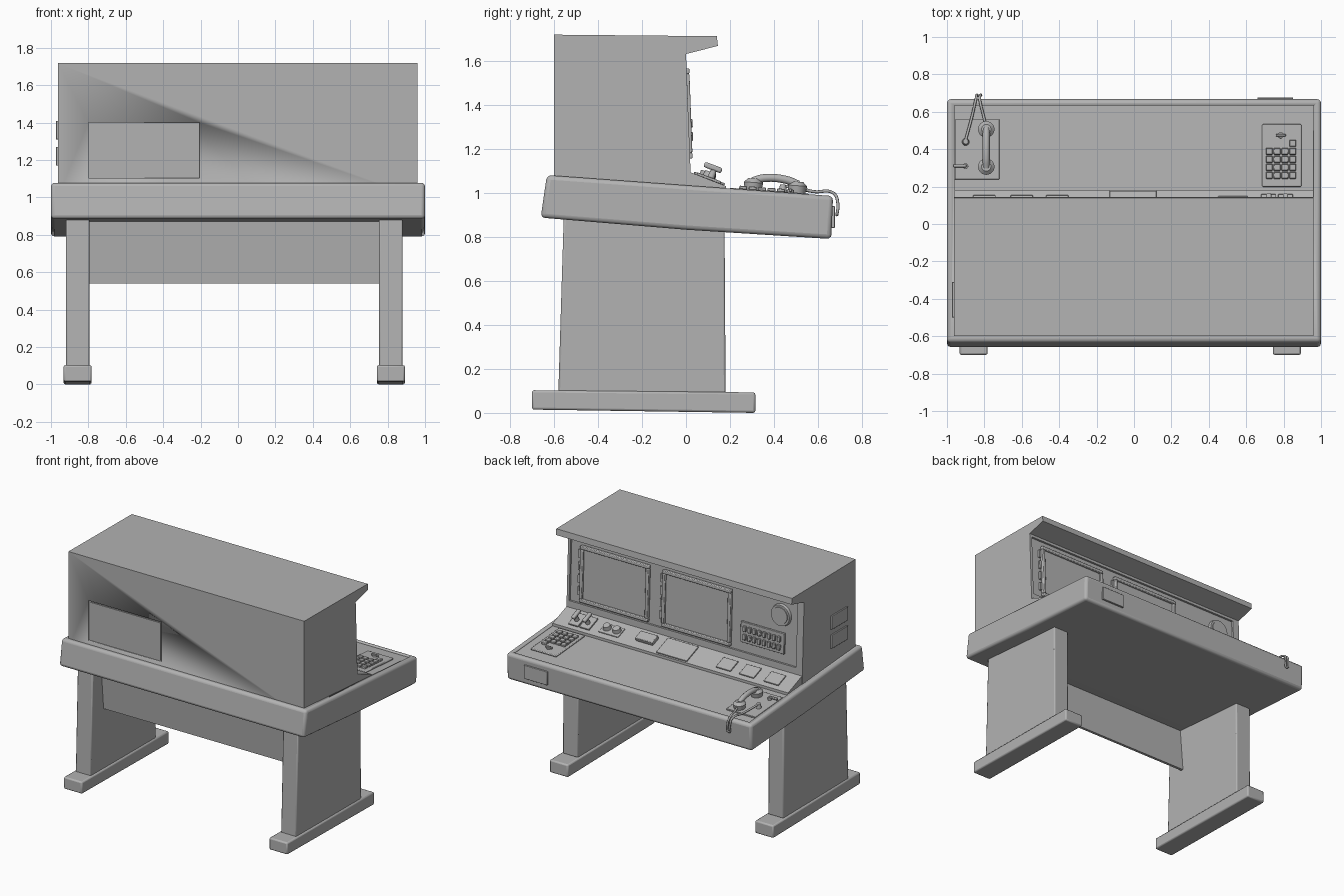
import bpy, bmesh, math
from mathutils import Matrix, Vector

if "Cube" in bpy.data.objects:
    bpy.data.objects.remove(bpy.data.objects["Cube"])

grey = bpy.data.materials.new("plain_grey")
grey.use_nodes = True
COLOUR = (0.45, 0.45, 0.45, 1)
grey.diffuse_color = COLOUR
grey.node_tree.nodes["Principled BSDF"].inputs["Base Color"].default_value = COLOUR


def frame(y, z, tilt):
    """Working plane tilted about x; local y runs down the slope, local z is its normal."""
    return Matrix.Translation((0, y, z)) @ Matrix.Rotation(-tilt, 4, "X")


WORLD = Matrix.Identity(4)
DESK = frame(0, 1.034, 0.073)
STRIP = frame(0.1, 1.0615, 0.364)
FACE = frame(0.0105, 1.36, math.pi / 2 - 0.037)
TRAY = -0.01      # depth of the desk recess
SUNK = -0.015     # depth of the instrument panel recess


def finish(name, bm, matrix, bevel=0, segments=2):
    bmesh.ops.recalc_face_normals(bm, faces=bm.faces)
    mesh = bpy.data.meshes.new(name)
    bm.to_mesh(mesh)
    bm.free()
    mesh.materials.append(grey)
    obj = bpy.data.objects.new(name, mesh)
    obj.matrix_world = matrix
    bpy.context.collection.objects.link(obj)
    if bevel:
        mod = obj.modifiers.new("edge", "BEVEL")
        mod.width, mod.segments = bevel, segments
    bpy.ops.object.select_all(action="DESELECT")
    obj.select_set(True)
    bpy.context.view_layer.objects.active = obj
    bpy.ops.object.shade_smooth_by_angle(angle=math.radians(35))
    return obj


def box(name, plane, x, y, z, bevel=0, segments=2):
    """Box between (min, max) pairs in the given plane."""
    bm = bmesh.new()
    bmesh.ops.create_cube(bm, size=1)
    for v in bm.verts:
        v.co = Vector(r[0] if c < 0 else r[1] for c, r in zip(v.co, (x, y, z)))
    return finish(name, bm, plane, bevel, segments)


def disc(name, plane, x, y, base, height, r1, r2=None, sides=24):
    bm = bmesh.new()
    bmesh.ops.create_cone(bm, cap_ends=True, segments=sides, radius1=r1,
                          radius2=r1 if r2 is None else r2, depth=height)
    bmesh.ops.translate(bm, vec=(x, y, base + height / 2), verts=bm.verts)
    return finish(name, bm, plane)


def prism(name, profile, x0, x1, bevel=0, segments=3):
    """Extrude a (y, z) outline along x."""
    bm = bmesh.new()
    face = bm.faces.new([bm.verts.new((x0, y, z)) for y, z in profile])
    new = bmesh.ops.extrude_face_region(bm, geom=[face])["geom"]
    bmesh.ops.translate(bm, vec=(x1 - x0, 0, 0),
                        verts=[g for g in new if isinstance(g, bmesh.types.BMVert)])
    return finish(name, bm, WORLD, bevel, segments)


def carve(obj, plane, x, y, z):
    cutter = box("cutter", plane, x, y, z)
    cutter.hide_render = True
    mod = obj.modifiers.new("recess", "BOOLEAN")
    mod.operation, mod.object, mod.solver = "DIFFERENCE", cutter, "EXACT"
    bpy.context.view_layer.update()
    baked = bpy.data.meshes.new_from_object(obj.evaluated_get(bpy.context.evaluated_depsgraph_get()))
    obj.modifiers.clear()
    obj.data = baked
    bpy.data.objects.remove(cutter)


def tube(name, plane, points, radius):
    curve = bpy.data.curves.new(name, "CURVE")
    curve.dimensions = "3D"
    curve.bevel_depth, curve.bevel_resolution, curve.resolution_u = radius, 3, 6
    curve.use_fill_caps = True
    spline = curve.splines.new("BEZIER")
    spline.bezier_points.add(len(points) - 1)
    for p, co in zip(spline.bezier_points, points):
        p.co = co
        p.handle_left_type = p.handle_right_type = "AUTO"
    curve.materials.append(grey)
    obj = bpy.data.objects.new(name, curve)
    obj.matrix_world = plane
    bpy.context.collection.objects.link(obj)


# Legs and feet
for side, x in (("right", -0.8575), ("left", 0.8175)):
    prism(side + "_leg", [(-0.58, 0.09), (-0.555, 0.9), (0.175, 0.86), (0.18, 0.09)],
          x - 0.0625, x + 0.0625, 0.008, 2)
    prism(side + "_foot", [(-0.7, 0.015), (-0.7, 0.103), (0.315, 0.093), (0.315, 0)],
          x - 0.075, x + 0.075, 0.01, 2)

# Modesty panel between the legs
prism("modesty_panel", [(-0.43, 0.54), (-0.46, 0.88), (-0.44, 0.88), (-0.41, 0.54)], -0.8, 0.76)

# Desk slab with a shallow writing tray
desk = prism("desk", [(-0.66, 0.887), (-0.632, 1.08), (0.668, 0.985), (0.66, 0.79), (0, 0.832)],
             -1, 1, 0.02)
carve(desk, DESK, (-0.96, 0.96), (0.1, 0.635), (TRAY, 0.05))
box("desk_front_plate", WORLD, (0.66, 0.85), (0.655, 0.676), (0.84, 0.94), 0.003)

# Upper cabinet with overhanging roof, instrument recess and rear access hatch
cabinet = prism("cabinet", [(-0.6, 1.0), (-0.6, 1.718), (0.14, 1.711), (0.145, 1.667),
                            (0, 1.63), (0.021, 1.09), (0.021, 1.0)], -0.963, 0.96)
carve(cabinet, FACE, (-0.91, 0.94), (-0.25, 0.22), (SUNK, 0.012))
carve(cabinet, WORLD, (-0.8, -0.205), (-0.65, -0.59), (1.105, 1.4))
box("access_hatch", WORLD, (-0.79, -0.215), (-0.597, -0.58), (1.115, 1.39))
for z in (1.17, 1.31):
    box("side_socket_plate", WORLD, (-0.973, -0.95), (-0.5, -0.31), (z, z + 0.1), 0.003)

# Two display screens with raised bezels
for x in (0.575, -0.095):
    for y0, y1 in ((-0.205, -0.18), (0.18, 0.205)):
        box("bezel_rail", FACE, (x - 0.28, x + 0.28), (y0, y1), (SUNK, 0.012), 0.005)
    for x0 in (x - 0.28, x + 0.255):
        box("bezel_post", FACE, (x0, x0 + 0.025), (-0.18, 0.18), (SUNK, 0.012), 0.005)
    box("screen", FACE, (x - 0.255, x + 0.255), (-0.18, 0.18), (SUNK, -0.004))
    for i in range(4):
        y = -0.17 + i * 0.09
        box("screen_switch", FACE, (x + 0.285, x + 0.3), (y, y + 0.06), (SUNK, 0.0))

# Loudspeaker and button bank
disc("speaker_rim", FACE, -0.775, -0.125, SUNK, 0.02, 0.08, 0.075, 32)
disc("speaker_grille", FACE, -0.775, -0.125, SUNK, 0.025, 0.065, 0.06, 32)
box("button_bank", FACE, (-0.81, -0.455), (0.0, 0.15), (SUNK, 0.003), 0.003)
for row in range(2):
    for col in range(8):
        x, y = -0.785 + col * 0.04, 0.025 + row * 0.06
        box("bank_button", FACE, (x, x + 0.025), (y, y + 0.04), (0, 0.018), 0.003, 1)

# Sloping control strip
prism("control_strip", [(0, 0.98), (0, 1.1), (0.025, 1.091), (0.182, 1.03), (0.182, 0.98)], -0.96, 0.96)
for x in (0.81, 0.72):
    box("lever_plate", STRIP, (x - 0.04, x + 0.04), (-0.055, 0.06), (0, 0.012), 0.003)
    disc("lever_stem", STRIP, x, 0.01, 0, 0.055, 0.018, 0.012, 12)
    box("lever_paddle", STRIP, (x - 0.014, x + 0.014), (-0.04, 0.045), (0.045, 0.07), 0.008)
box("dial_plate", STRIP, (0.45, 0.61), (-0.04, 0.05), (0, 0.008), 0.003)
for x in (0.57, 0.49):
    disc("dial", STRIP, x, 0, 0, 0.035, 0.032, 0.025, 16)
box("indicator_box", STRIP, (0.18, 0.32), (-0.045, 0.03), (0, 0.03), 0.004)
box("centre_plate", STRIP, (-0.13, 0.12), (-0.07, 0.08), (0, 0.01), 0.003)
for x in (-0.41, -0.6, -0.8):
    box("small_plate", STRIP, (x - 0.06, x + 0.06), (-0.045, 0.055), (0, 0.01), 0.003)

# Keypad set into the desk
box("keypad_plate", DESK, (0.685, 0.895), (0.2, 0.535), (TRAY, 0.003), 0.005)
cells = [(c, r) for c in range(4) for r in range(4)] + [(3, 4)]
for col, row in cells:
    x, y = 0.705 + col * 0.042, 0.242 + row * 0.043
    box("key", DESK, (x, x + 0.036), (y, y + 0.036), (0, 0.016), 0.003, 1)
disc("key_switch", DESK, 0.785, 0.475, 0, 0.015, 0.016)
box("key_switch_bar", DESK, (0.758, 0.812), (0.469, 0.481), (0.005, 0.02), 0.003)

# Telephone handset, cradle and cord
box("phone_plate", DESK, (-0.958, -0.72), (0.24, 0.56), (TRAY, 0.002), 0.002)
for y in (0.305, 0.505):
    disc("handset_cup", DESK, -0.79, y, 0, 0.035, 0.038, 0.044)
    disc("handset_cap", DESK, -0.79, y, 0.035, 0.018, 0.044, 0.025)
tube("handset_grip", DESK, [(-0.79, 0.3, 0.04), (-0.79, 0.35, 0.058),
                            (-0.79, 0.45, 0.058), (-0.79, 0.51, 0.04)], 0.019)
disc("cord_socket", DESK, -0.9, 0.44, 0, 0.035, 0.02, 0.014, 16)
disc("toggle_base", DESK, -0.9, 0.31, 0, 0.02, 0.014, sides=12)
box("toggle_lever", DESK, (-0.965, -0.895), (0.302, 0.318), (0.015, 0.03), 0.004)
tube("phone_cord", WORLD, [(-0.9, 0.45, 1.03), (-0.865, 0.58, 1.005), (-0.845, 0.67, 0.998),
                           (-0.84, 0.69, 0.95), (-0.83, 0.685, 0.9), (-0.82, 0.69, 0.95),
                           (-0.825, 0.67, 0.998), (-0.805, 0.58, 1.005), (-0.79, 0.52, 1.02)], 0.007)
